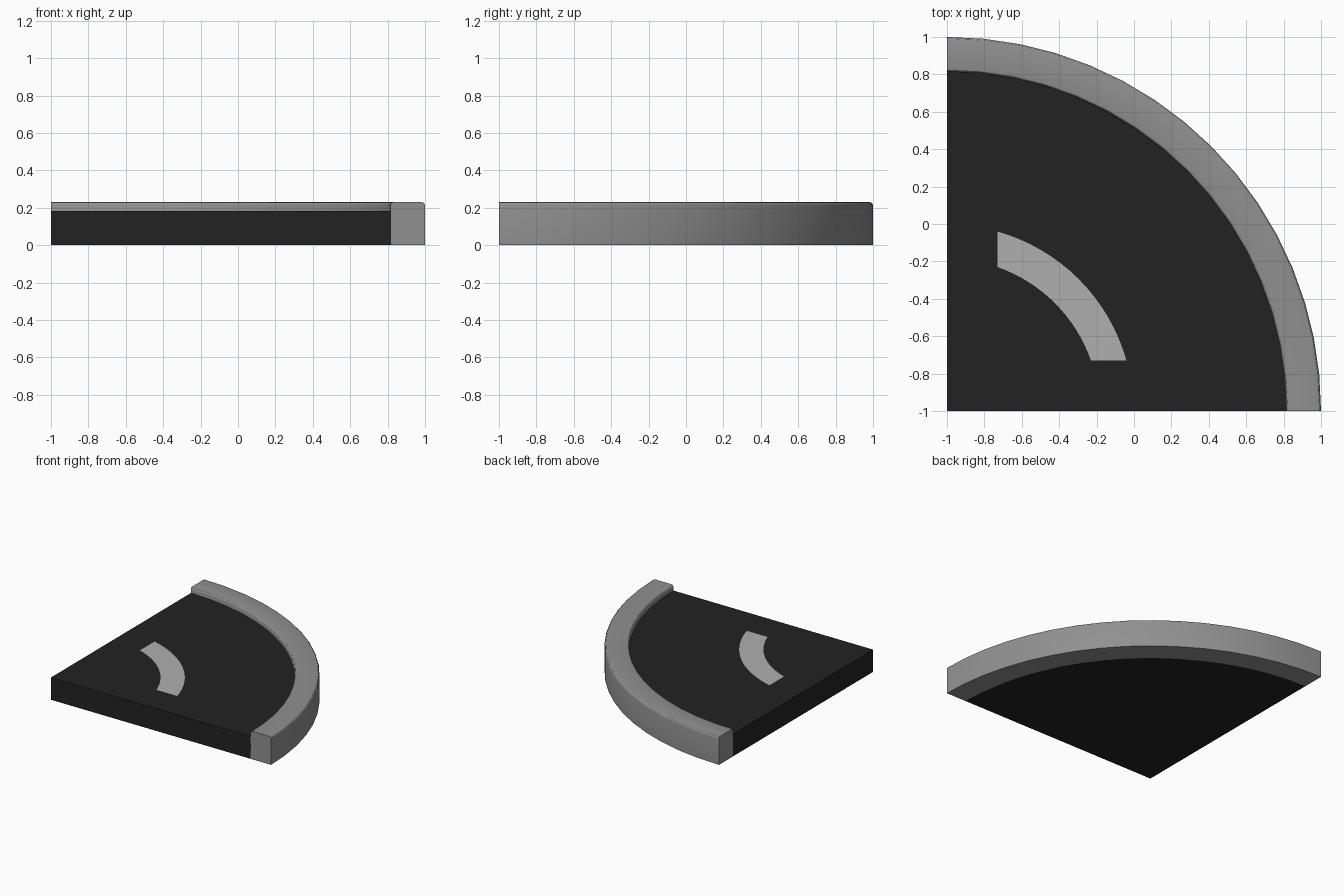
import bpy, bmesh, math

if "Cube" in bpy.data.objects:
    bpy.data.objects.remove(bpy.data.objects["Cube"])

CENTRE = (-1.0, -1.0)   # corner the quarter circle turns about
STEPS = 16
ROAD_TOP, CURB_TOP = 0.183, 0.23
R_IN, R_OUT = 1.815, 2.0


def material(name, value):
    m = bpy.data.materials.new(name)
    m.diffuse_color = (value, value, value, 1)
    m.use_nodes = True
    m.node_tree.nodes["Principled BSDF"].inputs["Base Color"].default_value = m.diffuse_color
    return m


def arc(radius, a0=0.0, a1=math.pi / 2):
    pts = []
    for i in range(STEPS + 1):
        a = a0 + (a1 - a0) * i / STEPS
        pts.append((CENTRE[0] + radius * math.cos(a), CENTRE[1] + radius * math.sin(a)))
    return pts


def finish(name, bm, mat):
    bmesh.ops.recalc_face_normals(bm, faces=bm.faces)
    mesh = bpy.data.meshes.new(name)
    bm.to_mesh(mesh)
    bm.free()
    ob = bpy.data.objects.new(name, mesh)
    bpy.context.collection.objects.link(ob)
    mesh.materials.append(mat)
    bpy.ops.object.select_all(action='DESELECT')
    ob.select_set(True)
    bpy.context.view_layer.objects.active = ob
    bpy.ops.object.shade_smooth_by_angle(angle=math.radians(30))
    return ob


asphalt = material("asphalt", 0.016)
concrete = material("concrete", 0.28)
paint = material("road_paint", 0.43)

# Road surface: quarter disc slab
bm = bmesh.new()
outline = [CENTRE] + arc(R_IN + 0.002)
face = bm.faces.new([bm.verts.new((x, y, 0)) for x, y in outline])
ext = bmesh.ops.extrude_face_region(bm, geom=[face], use_keep_orig=True)
top = [v for v in ext["geom"] if isinstance(v, bmesh.types.BMVert)]
bmesh.ops.translate(bm, verts=top, vec=(0, 0, ROAD_TOP))
finish("road_surface", bm, asphalt)

# Curb: profile with rounded top edges swept round the corner
b = 0.018
profile = [(R_IN, 0), (R_OUT, 0)]
for cx, start in ((R_OUT - b, 0), (R_IN + b, 90)):
    for k in range(4):
        a = math.radians(start + 30 * k)
        profile.append((cx + b * math.cos(a), CURB_TOP - b + b * math.sin(a)))
bm = bmesh.new()
columns = [[bm.verts.new((x, y, z)) for x, y in arc(r)] for r, z in profile]
for j in range(len(columns)):
    c, d = columns[j], columns[(j + 1) % len(columns)]
    for i in range(STEPS):
        bm.faces.new((c[i], c[i + 1], d[i + 1], d[i]))
for end in (0, STEPS):
    bm.faces.new([c[end] for c in columns])
finish("curb", bm, concrete)

# Painted lane dash: arc band with straight-cut ends, flush on the road
bm = bmesh.new()
rows = []
for r in (0.816, 0.997):
    a0 = math.asin(0.27 / r)
    rows.append([bm.verts.new((x, y, ROAD_TOP + 0.001))
                 for x, y in arc(r, a0, math.pi / 2 - a0)])
for i in range(STEPS):
    bm.faces.new((rows[0][i], rows[1][i], rows[1][i + 1], rows[0][i + 1]))
dash = finish("lane_dash", bm, paint)
if dash.data.polygons[0].normal.z < 0:
    dash.data.flip_normals()
